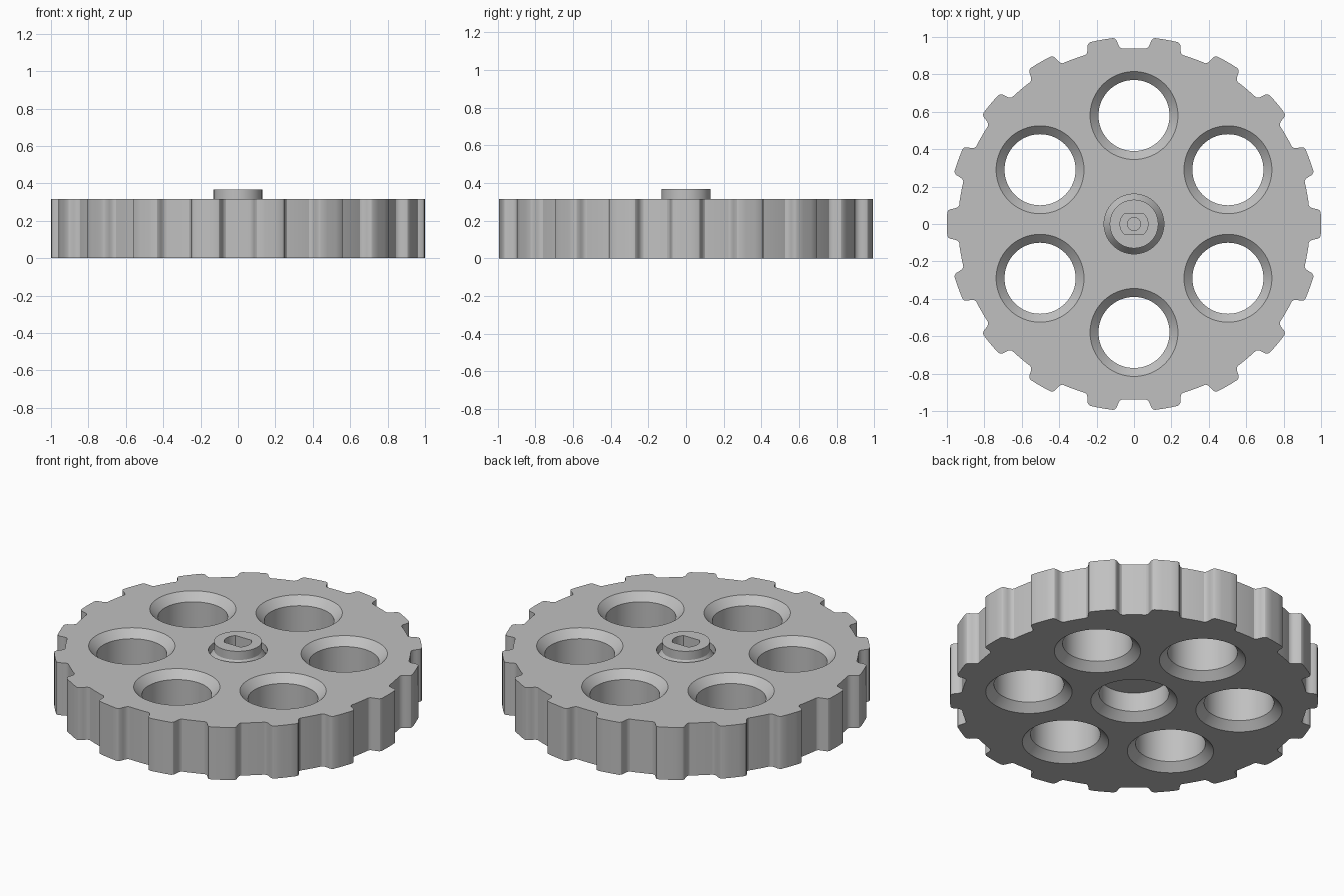
import bpy, bmesh, math

cube = bpy.data.objects.get("Cube")
if cube:
    bpy.data.objects.remove(cube, do_unlink=True)

grey = bpy.data.materials.new("plain grey")
grey.use_nodes = True
COLOUR = (0.53, 0.53, 0.53, 1)
grey.diffuse_color = COLOUR
grey.node_tree.nodes["Principled BSDF"].inputs["Base Color"].default_value = COLOUR

THICK = 0.315
TEETH = 18


def make_object(name, bm):
    bmesh.ops.recalc_face_normals(bm, faces=bm.faces)
    mesh = bpy.data.meshes.new(name)
    bm.to_mesh(mesh)
    bm.free()
    mesh.materials.append(grey)
    obj = bpy.data.objects.new(name, mesh)
    bpy.context.collection.objects.link(obj)
    return obj


def prism(name, outline, z0, z1):
    """Extrude a flat outline from z0 up to z1."""
    bm = bmesh.new()
    face = bm.faces.new([bm.verts.new((x, y, z0)) for x, y in outline])
    up = bmesh.ops.extrude_face_region(bm, geom=[face])["geom"]
    for v in up:
        if isinstance(v, bmesh.types.BMVert):
            v.co.z = z1
    return make_object(name, bm)


def lathe(name, profile, x=0, y=0, steps=64):
    """Spin (radius, z) points around a vertical axis; ends are capped."""
    bm = bmesh.new()
    rings = []
    for r, z in profile:
        rings.append([bm.verts.new((x + r * math.cos(2 * math.pi * i / steps),
                                    y + r * math.sin(2 * math.pi * i / steps), z))
                      for i in range(steps)])
    for a, b in zip(rings, rings[1:]):
        for i in range(steps):
            j = (i + 1) % steps
            bm.faces.new((a[i], a[j], b[j], b[i]))
    bm.faces.new(rings[0])
    bm.faces.new(rings[-1])
    return make_object(name, bm)


def cut(obj, cutter):
    mod = obj.modifiers.new("cut", "BOOLEAN")
    mod.operation = "DIFFERENCE"
    mod.solver = "EXACT"
    mod.object = cutter
    bpy.context.view_layer.objects.active = obj
    bpy.ops.object.modifier_apply(modifier=mod.name)
    bpy.data.objects.remove(cutter, do_unlink=True)


# Toothed wheel: half of one tooth, mirrored and repeated
half = [(1.5, 1.0), (3.6, 1.0), (4.2, 0.995), (4.6, 0.985), (4.85, 0.97),
        (5.1, 0.957), (5.5, 0.946), (6.1, 0.94), (8.0, 0.94)]
tooth = [(-a, r) for a, r in reversed(half)] + half
outline = []
for k in range(TEETH):
    for a, r in tooth:
        t = math.radians(a + k * 360 / TEETH)
        outline.append((r * math.cos(t), r * math.sin(t)))
wheel = prism("toothed_wheel", outline, 0, THICK)

# Six round openings, chamfered at both ends
BORE, RIM, CH, OVER = 0.19, 0.235, 0.045, 0.02
lower = [(RIM + OVER, -OVER), (BORE, CH)]
both = lower + [(BORE, THICK - CH), (RIM + OVER, THICK + OVER)]
for k in range(6):
    t = math.radians(30 + 60 * k)
    cut(wheel, lathe("opening_cutter", both, 0.58 * math.cos(t), 0.58 * math.sin(t)))

# Central bore, chamfered below and closed by the hub
cut(wheel, lathe("bore_cutter", lower + [(BORE, THICK + OVER)]))

# Hub with a V-shaped groove around its raised boss
HUB_TOP = 0.367
hub = lathe("hub", [(BORE, 0.16), (BORE, THICK), (0.16, THICK), (0.16, 0.27),
                    (0.13, THICK), (0.13, HUB_TOP)])

# Shaft socket with two flat sides, and a small pilot hole in its floor
R, FLAT = 0.075, 0.053
corner = math.asin(FLAT / R)
socket = []
for start in (0, math.pi):
    for i in range(13):
        t = start - corner + 2 * corner * i / 12
        socket.append((R * math.cos(t), R * math.sin(t)))
cut(hub, prism("socket_cutter", socket, 0.23, HUB_TOP + OVER))
cut(hub, lathe("pilot_cutter", [(0.035, 0.2), (0.035, HUB_TOP + OVER)], steps=32))

# Smooth the round walls and keep the rims sharp
bpy.ops.object.select_all(action="DESELECT")
for obj in (wheel, hub):
    obj.select_set(True)
bpy.context.view_layer.objects.active = wheel
bpy.ops.object.shade_smooth_by_angle(angle=math.radians(30))
